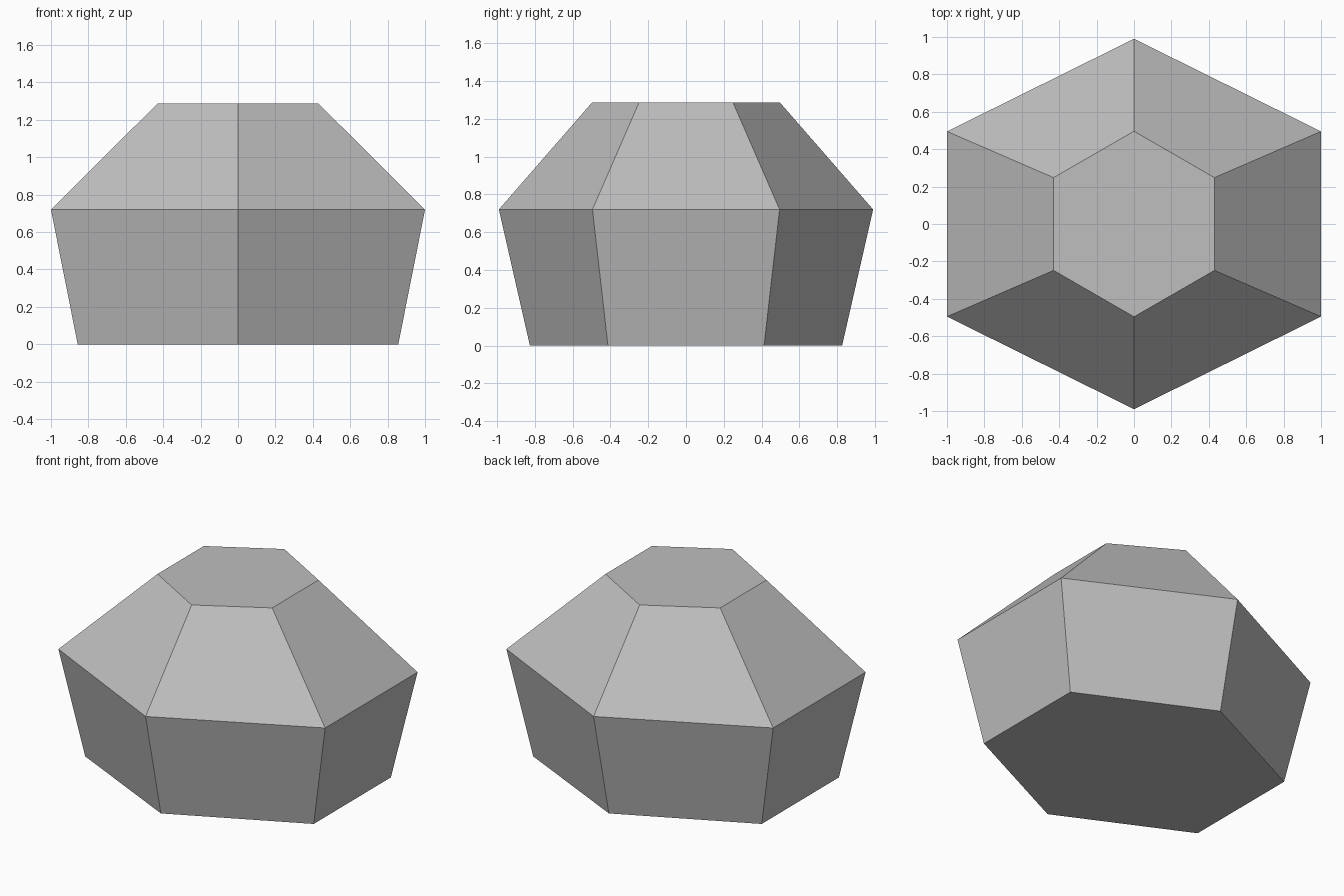
import bpy, bmesh

if "Cube" in bpy.data.objects:
    bpy.data.objects.remove(bpy.data.objects["Cube"])

# Plain grey stone colour
grey = bpy.data.materials.new("stone_grey")
grey.diffuse_color = (0.52, 0.52, 0.52, 1)
grey.use_nodes = True
grey.node_tree.nodes["Principled BSDF"].inputs["Base Color"].default_value = grey.diffuse_color

# Hexagonal levels: half width in x, half depth in y, height
LEVELS = [(0.857, 0.826, 0.0), (1.0, 0.99, 0.72), (0.43, 0.496, 1.287)]


def hexagon(bm, hx, hy, z):
    pts = [(0, -hy), (hx, -hy / 2), (hx, hy / 2),
           (0, hy), (-hx, hy / 2), (-hx, -hy / 2)]
    return [bm.verts.new((x, y, z)) for x, y in pts]


# Faceted stone: stacked hexagons bridged with flat faces and capped
bm = bmesh.new()
rings = [hexagon(bm, *level) for level in LEVELS]
for low, high in zip(rings, rings[1:]):
    for i in range(6):
        j = (i + 1) % 6
        bm.faces.new((low[i], low[j], high[j], high[i]))
bm.faces.new(rings[0][::-1])
bm.faces.new(rings[-1])
bmesh.ops.recalc_face_normals(bm, faces=bm.faces)

mesh = bpy.data.meshes.new("faceted_stone")
bm.to_mesh(mesh)
bm.free()
mesh.materials.append(grey)
stone = bpy.data.objects.new("faceted_stone", mesh)
bpy.context.collection.objects.link(stone)
